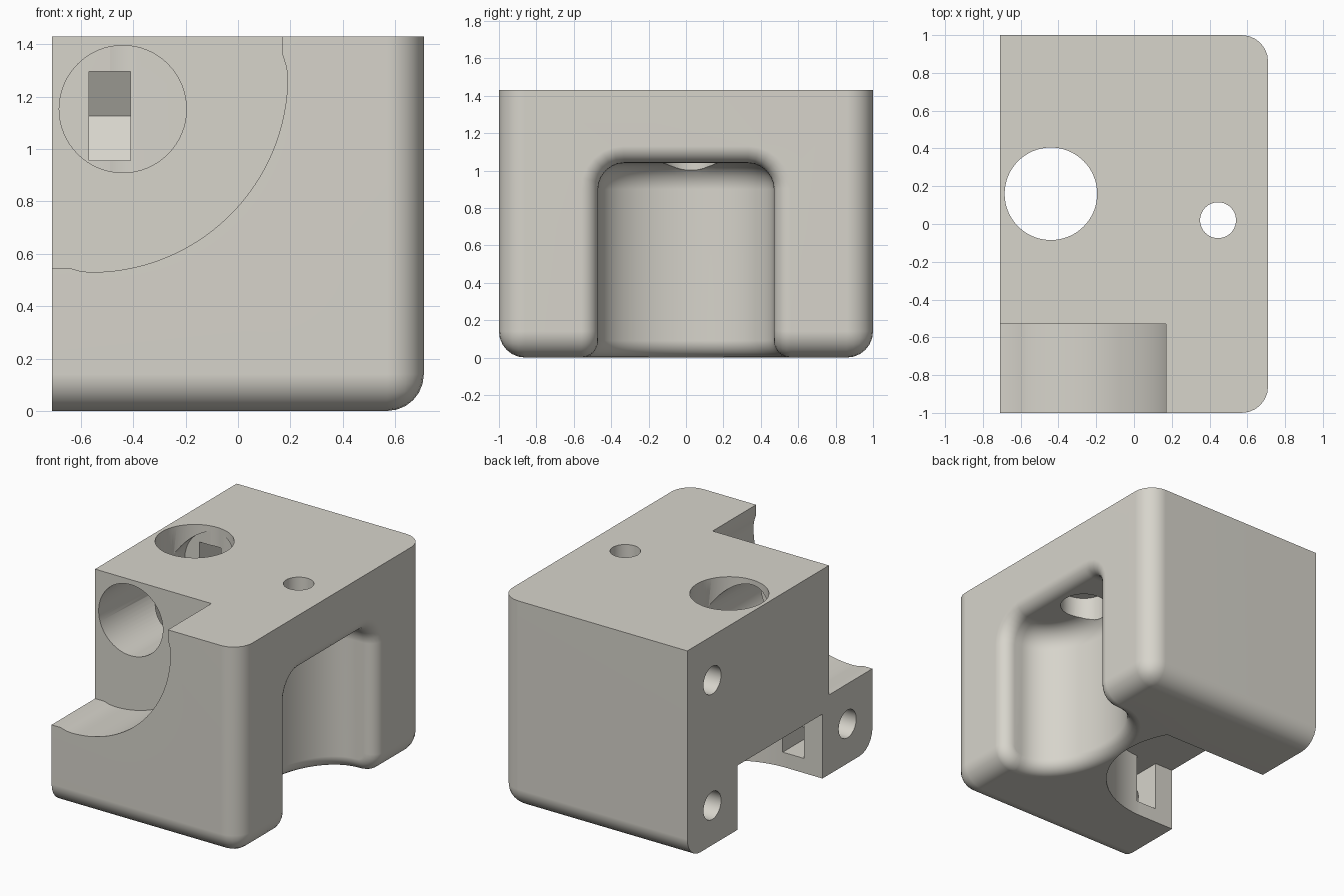
import bpy, bmesh, math

if "Cube" in bpy.data.objects:
    bpy.data.objects.remove(bpy.data.objects["Cube"])

W, L, H = 0.71, 1.0, 1.43      # half width, half length, height
CEIL, FILLET, RIM = 1.04, 0.14, 0.09   # side pocket ceiling, edge roundings


def prism(name, pts, axis, lo, hi):
    """Extrude a closed 2D outline along one axis from lo to hi."""
    place = {'x': lambda a, b, t: (t, a, b),
             'y': lambda a, b, t: (a, t, b),
             'z': lambda a, b, t: (a, b, t)}[axis]
    bm = bmesh.new()
    bottom = [bm.verts.new(place(a, b, lo)) for a, b in pts]
    top = [bm.verts.new(place(a, b, hi)) for a, b in pts]
    bm.faces.new(bottom)
    bm.faces.new(top)
    n = len(pts)
    for i in range(n):
        j = (i + 1) % n
        bm.faces.new((bottom[i], bottom[j], top[j], top[i]))
    bmesh.ops.recalc_face_normals(bm, faces=bm.faces)
    me = bpy.data.meshes.new(name)
    bm.to_mesh(me)
    bm.free()
    ob = bpy.data.objects.new(name, me)
    bpy.context.collection.objects.link(ob)
    return ob


def arc(cx, cy, rx, ry, a0, a1, n):
    return [(cx + rx * math.cos(math.radians(a0 + (a1 - a0) * i / n)),
             cy + ry * math.sin(math.radians(a0 + (a1 - a0) * i / n)))
            for i in range(n + 1)]


def rod(name, cx, cy, r, axis, lo, hi, n=48):
    return prism(name, arc(cx, cy, r, r, 0, 360, n)[:-1], axis, lo, hi)


def both(e, axis, value):
    return all(abs(v.co[axis] - value) < 1e-4 for v in e.verts)


def round_edges(ob, rule, radius):
    """Round every edge that satisfies the rule."""
    bm = bmesh.new()
    bm.from_mesh(ob.data)
    bm.normal_update()
    bmesh.ops.bevel(bm, geom=[e for e in bm.edges if rule(e)], offset=radius,
                    offset_type='OFFSET', segments=6, profile=0.5,
                    affect='EDGES', clamp_overlap=False)
    bm.to_mesh(ob.data)
    bm.free()


def cut(ob, cutter):
    """Subtract the cutter, bake the result and delete the cutter."""
    mod = ob.modifiers.new("cut", 'BOOLEAN')
    mod.operation, mod.solver, mod.object = 'DIFFERENCE', 'EXACT', cutter
    bpy.context.view_layer.update()
    dg = bpy.context.evaluated_depsgraph_get()
    me = bpy.data.meshes.new_from_object(ob.evaluated_get(dg))
    ob.modifiers.clear()
    ob.data = me
    bpy.data.objects.remove(cutter)


# Main block, rounded everywhere except the top and the left face
block = prism("mount_block", [(-W, -L), (W, -L), (W, L), (-W, L)], 'z', 0, H)
round_edges(block, lambda e: (both(e, 2, 0) and not both(e, 0, -W))
            or (both(e, 0, W) and not both(e, 2, H)), FILLET)

# Side pocket with a rounded ceiling, then its softened rim
outline = [(0.9, -0.47)] + arc(0.56, 0, 0.31, 0.47, 270, 90, 32) + [(0.9, 0.47)]
pocket = prism("side_pocket", outline, 'z', -0.2, CEIL)
round_edges(pocket, lambda e: both(e, 2, CEIL) and not both(e, 0, 0.9), FILLET)
cut(block, pocket)
round_edges(block, lambda e: not both(e, 2, H) and not both(e, 0, -W)
            and e.calc_face_angle(0) > math.radians(60), RIM)

# Curved notch in the upper front corner
notch = ([(-0.9, 1.6), (-0.9, 0.545), (-0.64, 0.545), (-0.60, 0.533)]
         + arc(-0.56, 1.28, 0.75, 0.75, 270, 360, 40)
         + [(0.183, 1.32), (0.17, 1.36), (0.17, 1.6)])
cut(block, prism("front_notch", notch, 'y', -1.2, -0.53))

# Pocket under the left side: arc around the bore, closed by a straight wall
end = math.degrees(math.asin(0.30 / 0.62))
under = [(-0.9, -0.46)] + arc(-0.44, 0.16, 0.62, 0.62, -90, end, 48) + [(-0.9, 0.46)]
cut(block, prism("lower_pocket", under, 'z', -0.2, 0.44))

# Large vertical bore and front bore that cross inside
cut(block, rod("vertical_bore", -0.44, 0.16, 0.245, 'z', 0.3, 1.6, 64))
cut(block, rod("front_bore", -0.44, 1.153, 0.243, 'y', -0.8, 0.40, 64))

# Small stepped hole from the top into the side pocket
cut(block, rod("top_hole", 0.445, 0.02, 0.095, 'z', 0.9, 1.6))
cut(block, rod("top_hole_step", 0.445, 0.02, 0.15, 'z', 0.85, 1.18))

# Screw holes in the left face, each with a pointed nut slot
for side, z, start in ((1, 1.127, 0.25), (1, 0.27, 0.3), (-1, 0.27, 0.3)):
    slot = [(start, -0.17), (0.828, -0.17), (0.926, 0), (0.828, 0.17), (start, 0.17)]
    cut(block, prism("nut_slot", [(side * y, z + dz) for y, dz in slot],
                     'x', -0.57, -0.41))
    cut(block, rod("screw_hole", side * 0.73, z, 0.095, 'x', -0.9, -0.25, 32))

# Single warm grey finish
grey = bpy.data.materials.new("warm_grey")
grey.diffuse_color = (0.68, 0.66, 0.60, 1)
grey.use_nodes = True
grey.node_tree.nodes["Principled BSDF"].inputs["Base Color"].default_value = grey.diffuse_color
block.data.materials.clear()
block.data.materials.append(grey)
for p in block.data.polygons:
    p.material_index = 0
bpy.context.view_layer.objects.active = block
block.select_set(True)
bpy.ops.object.shade_smooth_by_angle(angle=math.radians(30))
flat = block.modifiers.new("even_shading", 'WEIGHTED_NORMAL')
flat.keep_sharp = True
